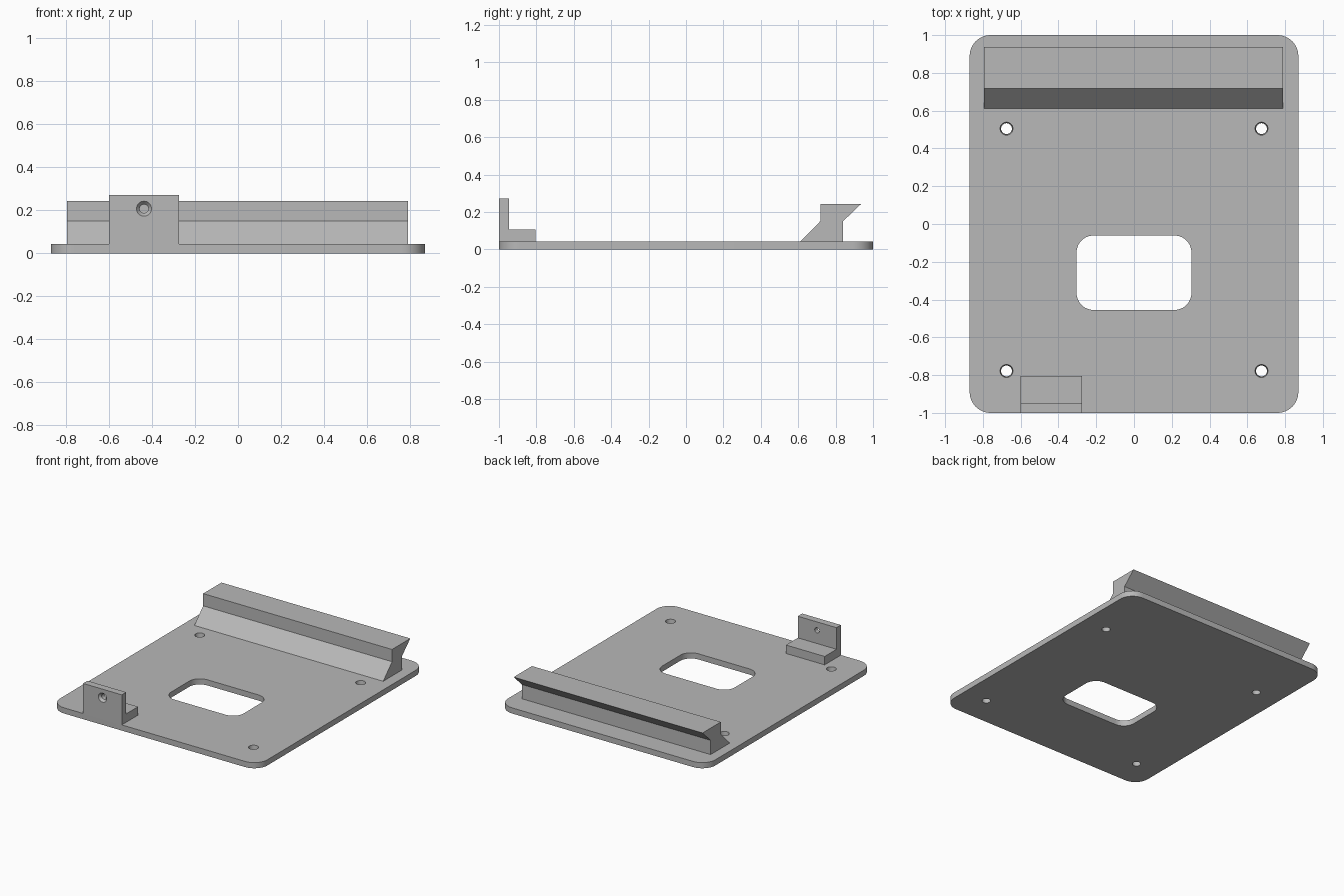
import bpy
import bmesh
from math import cos, sin, pi, radians
from mathutils import Matrix, Vector

cube = bpy.data.objects.get("Cube")
if cube:
    bpy.data.objects.remove(cube, do_unlink=True)

GREY = (0.48, 0.48, 0.48, 1)
grey = bpy.data.materials.new("plain grey")
grey.use_nodes = True
grey.diffuse_color = GREY
grey.node_tree.nodes["Principled BSDF"].inputs["Base Color"].default_value = GREY


def make_object(name, bm):
    bmesh.ops.recalc_face_normals(bm, faces=bm.faces)
    mesh = bpy.data.meshes.new(name)
    bm.to_mesh(mesh)
    bm.free()
    mesh.materials.append(grey)
    obj = bpy.data.objects.new(name, mesh)
    bpy.context.collection.objects.link(obj)
    return obj


def extrude(name, points, direction):
    """Prism made by sweeping a closed outline along a direction."""
    bm = bmesh.new()
    face = bm.faces.new([bm.verts.new(p) for p in points])
    swept = bmesh.ops.extrude_face_region(bm, geom=[face])["geom"]
    verts = [v for v in swept if isinstance(v, bmesh.types.BMVert)]
    bmesh.ops.translate(bm, verts=verts, vec=Vector(direction))
    return make_object(name, bm)


def rounded_rect(cx, cy, half_x, half_y, radius, z, steps=12):
    points = []
    for i, (sx, sy) in enumerate([(1, 1), (-1, 1), (-1, -1), (1, -1)]):
        for k in range(steps + 1):
            a = (i + k / steps) * pi / 2
            points.append((cx + sx * (half_x - radius) + radius * cos(a),
                           cy + sy * (half_y - radius) + radius * sin(a), z))
    return points


def cone(name, center, depth, r1, r2, rotation=Matrix()):
    bm = bmesh.new()
    bmesh.ops.create_cone(bm, cap_ends=True, segments=32, radius1=r1, radius2=r2,
                          depth=depth, matrix=Matrix.Translation(center) @ rotation)
    return make_object(name, bm)


def cut(obj, cutters):
    """Subtract the cutters, keep the resulting mesh and drop the cutters."""
    for c in cutters:
        c.hide_render = True
        mod = obj.modifiers.new("cut", "BOOLEAN")
        mod.operation, mod.solver, mod.object = "DIFFERENCE", "EXACT", c
    graph = bpy.context.evaluated_depsgraph_get()
    mesh = bpy.data.meshes.new_from_object(obj.evaluated_get(graph))
    obj.modifiers.clear()
    obj.data = mesh
    for c in cutters:
        bpy.data.objects.remove(c, do_unlink=True)


def smooth(obj):
    bpy.ops.object.select_all(action="DESELECT")
    obj.select_set(True)
    bpy.context.view_layer.objects.active = obj
    bpy.ops.object.shade_smooth_by_angle(angle=radians(30))


THICK = 0.043

# Base plate with a rounded window and four tapered screw holes
plate = extrude("base_plate", rounded_rect(0, 0, 0.87, 1, 0.11, 0), (0, 0, THICK))
cutters = [extrude("window_cutter", rounded_rect(0, -0.258, 0.304, 0.197, 0.09, -0.1),
                   (0, 0, 0.3))]
for x in (-0.675, 0.675):
    for y in (-0.778, 0.505):
        cutters.append(cone("screw_cutter", (x, y, THICK / 2), THICK * 2, 0.026, 0.037))
cut(plate, cutters)
smooth(plate)

# Rear rail: sloped front, overhanging lip at the back
rail_profile = [(0.612, THICK), (0.718, 0.151), (0.718, 0.244),
                (0.937, 0.244), (0.84, 0.151), (0.84, THICK)]
extrude("rear_rail", [(-0.795, y, z) for y, z in rail_profile], (1.585, 0, 0))

# Front L-shaped bracket with a countersunk hole
bracket_profile = [(-1, THICK), (-1, 0.271), (-0.947, 0.271),
                   (-0.947, 0.107), (-0.805, 0.107), (-0.805, THICK)]
bracket = extrude("front_bracket", [(-0.6, y, z) for y, z in bracket_profile],
                  (0.325, 0, 0))
turn = Matrix.Rotation(radians(90), 4, "X")
cut(bracket, [
    cone("bore_cutter", (-0.437, -0.97, 0.207), 0.15, 0.02, 0.02, turn),
    cone("countersink_cutter", (-0.437, -1, 0.207), 0.04, 0.018, 0.052, turn),
])
smooth(bracket)
